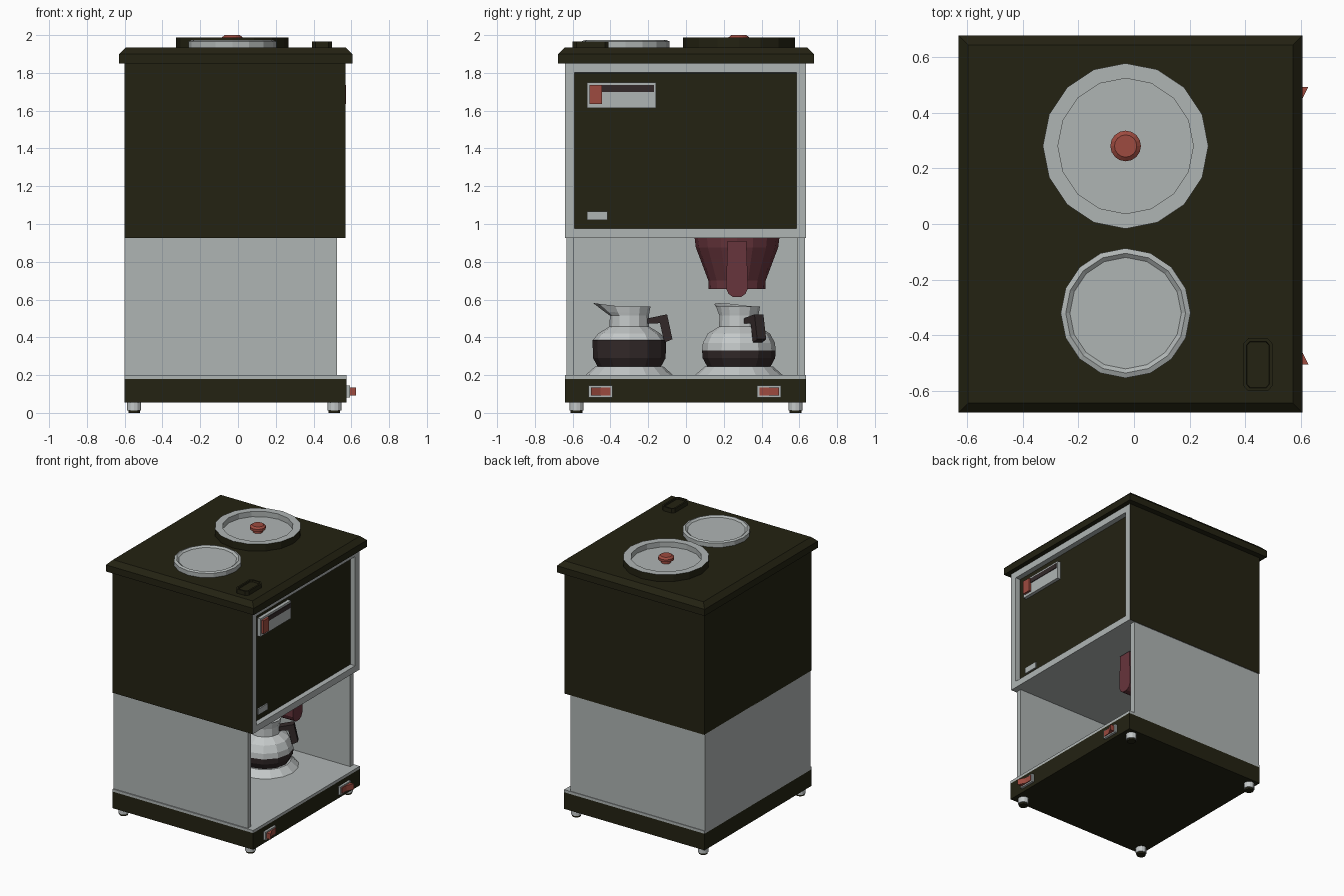
import bpy, bmesh, math
from mathutils import Vector

if "Cube" in bpy.data.objects:
    bpy.data.objects.remove(bpy.data.objects["Cube"])


def mat(name, r, g, b):
    m = bpy.data.materials.new(name)
    m.diffuse_color = (r, g, b, 1)
    m.use_nodes = True
    m.node_tree.nodes["Principled BSDF"].inputs["Base Color"].default_value = m.diffuse_color
    return m


BLACK = mat("olive_black", 0.017, 0.016, 0.006)
STEEL = mat("steel_grey", 0.43, 0.46, 0.455)
GLASS = mat("pale_glass", 0.55, 0.58, 0.58)
RED = mat("switch_red", 0.34, 0.07, 0.05)
MAROON = mat("basket_maroon", 0.135, 0.035, 0.045)
COFFEE = mat("coffee_brown", 0.032, 0.022, 0.022)


def make(name, verts, faces, mats, rule=None):
    me = bpy.data.meshes.new(name)
    me.from_pydata([tuple(v) for v in verts], [], faces)
    bm = bmesh.new()
    bm.from_mesh(me)
    bmesh.ops.recalc_face_normals(bm, faces=bm.faces)
    bm.to_mesh(me)
    bm.free()
    for m in mats:
        me.materials.append(m)
    if rule:
        for p in me.polygons:
            p.material_index = rule(p.center, p.normal)
    ob = bpy.data.objects.new(name, me)
    bpy.context.collection.objects.link(ob)
    return ob


def prism(name, pts, vec, mats, rule=None):
    """Extrude a flat outline along a vector."""
    pts = [Vector(p) for p in pts]
    n = len(pts)
    faces = [tuple(range(n)), tuple(range(n, 2 * n))]
    faces += [(i, (i + 1) % n, (i + 1) % n + n, i + n) for i in range(n)]
    return make(name, pts + [p + Vector(vec) for p in pts], faces, mats, rule)


def box(name, x0, x1, y0, y1, z0, z1, m):
    return prism(name, [(x0, y0, z0), (x1, y0, z0), (x1, y1, z0), (x0, y1, z0)],
                 (0, 0, z1 - z0), [m])


def lathe(name, prof, n, mats, rule=None, loc=(0, 0, 0), tweak=None):
    """Revolve (radius, height) points, with capped ends."""
    verts = []
    for k, (r, z) in enumerate(prof):
        for i in range(n):
            a = 2 * math.pi * i / n
            v = Vector((r * math.cos(a), r * math.sin(a), z))
            verts.append(tweak(v, k) if tweak else v)
    faces = [(k * n + i, k * n + (i + 1) % n, (k + 1) * n + (i + 1) % n, (k + 1) * n + i)
             for k in range(len(prof) - 1) for i in range(n)]
    faces += [tuple(range(n)), tuple(range(len(verts) - n, len(verts)))]
    ob = make(name, verts, faces, mats, rule)
    ob.location = loc
    return ob


# base, tray and feet
box("base", -0.6, 0.575, -0.64, 0.635, 0.055, 0.18, BLACK)
box("tray", -0.6, 0.575, -0.64, 0.635, 0.18, 0.2, STEEL)
for x in (-0.55, 0.51):
    for y in (-0.58, 0.58):
        lathe("foot", [(0.031, 0), (0.031, 0.012), (0.037, 0.013), (0.037, 0.056)], 12,
              [GLASS, BLACK], lambda c, n: int(c.z < 0.0122), (x, y, 0))

# lower walls, open to the right
box("back_wall", -0.6, -0.56, -0.632, 0.63, 0.2, 0.93, STEEL)
box("front_wall", -0.56, 0.525, -0.632, -0.592, 0.2, 0.93, STEEL)
box("rear_wall", -0.56, 0.525, 0.59, 0.63, 0.2, 0.93, STEEL)

# upper housing with a recessed panel in a steel frame
body = box("upper_housing", -0.6, 0.57, -0.64, 0.635, 0.927, 1.85, BLACK)
body.data.materials.append(STEEL)
bm = bmesh.new()
bm.from_mesh(body.data)
side = [f for f in bm.faces if f.normal.x > 0.9]
for f in bm.faces:
    f.material_index = int(f.normal.x > 0.9 or f.normal.z < -0.9)
bmesh.ops.inset_region(bm, faces=side, thickness=0.049, use_even_offset=True)
wall = bmesh.ops.inset_region(bm, faces=side, thickness=0.0005)["faces"]
for v in side[0].verts:
    v.co.x -= 0.04
for f in wall:
    f.material_index = 1
side[0].material_index = 0
bm.to_mesh(body.data)
bm.free()

# details on the panel
box("control_plate", 0.525, 0.555, -0.525, -0.16, 1.615, 1.75, STEEL)
box("control_slot", 0.55, 0.56, -0.445, -0.17, 1.70, 1.735, COFFEE)
box("control_lever", 0.55, 0.572, -0.51, -0.445, 1.635, 1.735, RED)
box("small_plate", 0.525, 0.54, -0.525, -0.415, 1.02, 1.065, STEEL)

# lid with a sloped edge
box("lid_rim", -0.63, 0.605, -0.677, 0.677, 1.85, 1.90, BLACK)
lid = box("lid_top", -0.63, 0.605, -0.677, 0.677, 1.90, 1.935, BLACK)
for v in lid.data.vertices:
    if v.co.z > 1.92:
        v.co.x -= math.copysign(0.035, v.co.x)
        v.co.y -= math.copysign(0.035, v.co.y)

# round covers on the lid
up = lambda c, n: int(n.z > 0.3 or math.hypot(c.x, c.y) < 0.262)
lathe("large_cover", [(0.297, 1.93), (0.297, 1.987), (0.243, 1.987), (0.243, 1.947)], 16,
      [BLACK, STEEL], up, (-0.03, 0.28, 0))
lathe("cover_knob", [(0.035, 1.94), (0.035, 1.965), (0.055, 1.97), (0.055, 1.988), (0.04, 2.0)],
      16, [RED], None, (-0.03, 0.28, 0))
lathe("small_cover", [(0.233, 1.93), (0.233, 1.967), (0.215, 1.974), (0.2, 1.962)], 16,
      [BLACK, STEEL], up, (-0.03, -0.32, 0))

# small hatch with cut corners and a recess
hatch = prism("hatch", [(0.445 + sx * a, -0.505 + sy * b, 1.93) for sx, sy, a, b in (
    (1, 1, 0.053, 0.075), (1, 1, 0.035, 0.095), (-1, 1, 0.035, 0.095), (-1, 1, 0.053, 0.075),
    (-1, -1, 0.053, 0.075), (-1, -1, 0.035, 0.095), (1, -1, 0.035, 0.095),
    (1, -1, 0.053, 0.075))], (0, 0, 0.037), [BLACK])
bm = bmesh.new()
bm.from_mesh(hatch.data)
top = [f for f in bm.faces if f.normal.z > 0.9]
bmesh.ops.inset_region(bm, faces=top, thickness=0.013)
bmesh.ops.inset_region(bm, faces=top, thickness=0.002, depth=-0.012)
bm.to_mesh(hatch.data)
bm.free()

# rocker switches, mirrored
for s, cy in ((-1, -0.452), (1, 0.44)):
    box("switch_frame", 0.57, 0.592, cy - 0.063, cy + 0.063, 0.082, 0.145, STEEL)
    prism("switch_rocker", [(0.58, cy - s * 0.052, 0.092), (0.597, cy - s * 0.052, 0.092),
                            (0.6, cy, 0.092), (0.626, cy + s * 0.052, 0.092),
                            (0.58, cy + s * 0.052, 0.092)], (0, 0, 0.043), [RED])

# filter basket with handle
BX, BY = 0.03, 0.27
lathe("filter_basket", [(0.15, 0.655), (0.152, 0.70), (0.195, 0.815), (0.218, 0.875),
                        (0.225, 0.93)], 16, [MAROON], None, (BX, BY, 0))
prism("basket_handle", [(BX + 0.11, BY + y, z) for y, z in (
    (-0.05, 0.91), (0.05, 0.91), (0.058, 0.66), (0.045, 0.63), (0.02, 0.613),
    (-0.02, 0.613), (-0.045, 0.63), (-0.058, 0.66))], (0.17, 0, 0), [MAROON])


def spout(v, k):
    """Pull the rim out and up on the -y side."""
    if k >= 7:
        d = max(0.0, -v.y / max(0.001, v.xy.length)) ** 2
        f = 1.0 if k > 7 else 0.35
        v.y -= 0.08 * d * f
        v.z += 0.02 * d * f
    return v


# hot plates and carafes
for name, y, level, turn in (("front", -0.30, 0.385, 0), ("rear", 0.28, 0.33, -58)):
    lathe(name + "_hot_plate", [(0.232, 0.2), (0.215, 0.215), (0.18, 0.246)], 16, [GLASS],
          None, (0.03, y, 0))
    r = 0.188 if level > 0.36 else 0.195
    prof = [(0.168, 0.246), (0.192, 0.29), (0.195, level), (r - 0.004, max(level + 0.01, 0.37)),
            (0.165, 0.42), (0.105, 0.457), (0.103, 0.515), (0.106, 0.53), (0.112, 0.562),
            (0.09, 0.555)]
    jug = lathe(name + "_carafe", prof, 12, [GLASS, COFFEE],
                lambda c, n: int(0.247 < c.z < level), (0.03, y, 0), spout)
    grip = prism(name + "_carafe_handle", [(-0.028, a, z) for a, z in (
        (0.095, 0.50), (0.20, 0.522), (0.228, 0.39), (0.185, 0.372), (0.162, 0.475),
        (0.095, 0.472))], (0.056, 0, 0), [COFFEE])
    grip.location = jug.location
    for ob in (jug, grip):
        ob.rotation_euler.z = math.radians(turn)
